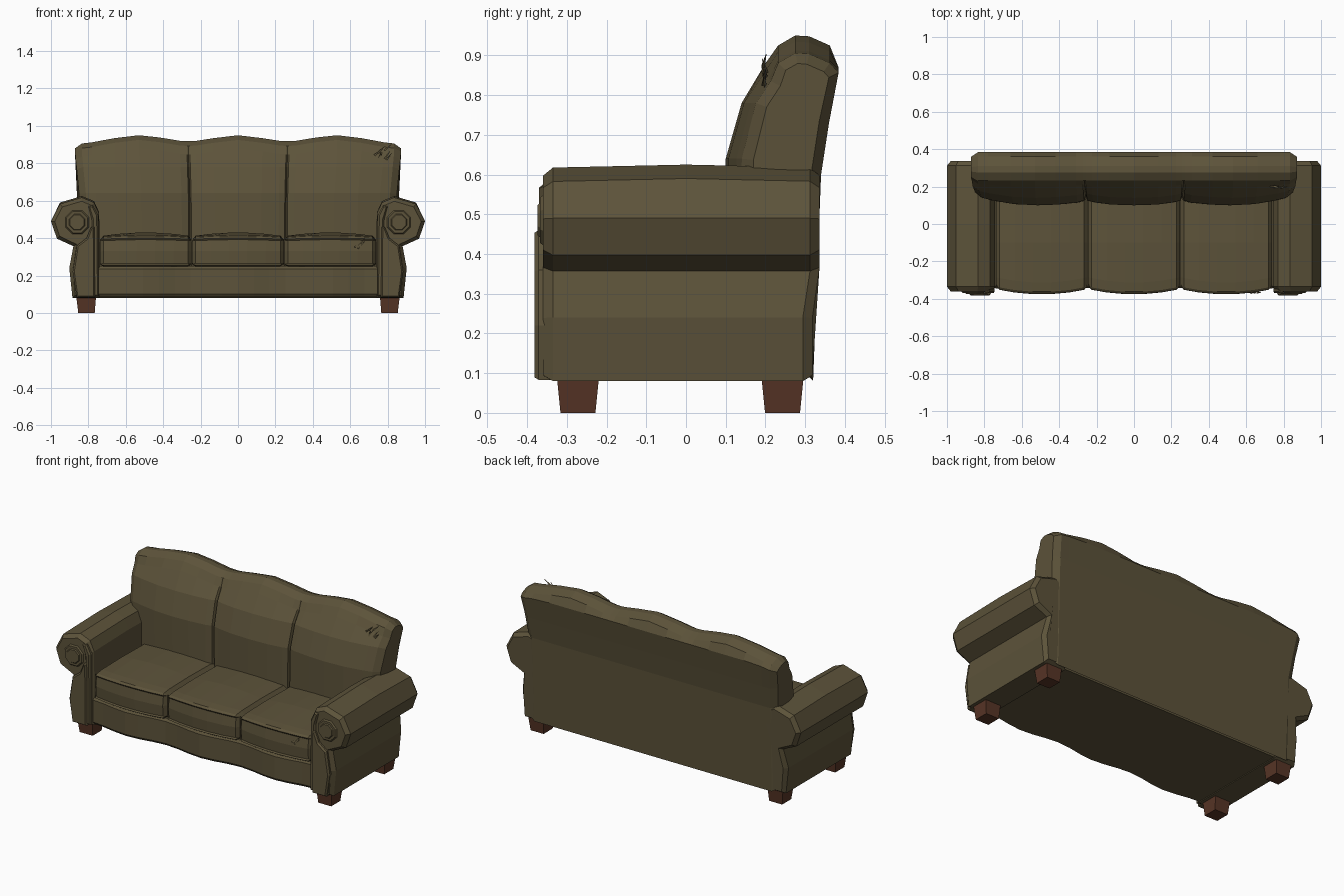
import bpy, bmesh, math, random
from mathutils import Vector, Matrix

if "Cube" in bpy.data.objects:
    bpy.data.objects.remove(bpy.data.objects["Cube"])

random.seed(4)


def material(name, rgb):
    m = bpy.data.materials.new(name)
    m.diffuse_color = (*rgb, 1)
    m.use_nodes = True
    m.node_tree.nodes["Principled BSDF"].inputs["Base Color"].default_value = m.diffuse_color
    return m


FABRIC = material("olive fabric", (0.108, 0.086, 0.042))
WOOD = material("brown wood", (0.095, 0.035, 0.019))


def inset(pts, d):
    """Move a closed outline inwards by roughly d."""
    area = sum(a[0] * b[1] - b[0] * a[1] for a, b in zip(pts, pts[1:] + pts[:1]))
    s = 1 if area > 0 else -1
    out = []
    for i, p in enumerate(pts):
        p = Vector(p)
        e1 = (p - Vector(pts[i - 1])).normalized()
        e2 = (Vector(pts[(i + 1) % len(pts)]) - p).normalized()
        n = Vector((-(e1 + e2).y, (e1 + e2).x)).normalized() * s * d
        out.append((p.x + n.x, p.y + n.y))
    return out


def loft(name, axis, stations, mat=FABRIC, warp=None):
    """Skin closed outlines placed along the x or y axis, with capped ends."""
    bm = bmesh.new()
    rings = []
    for pos, pts in stations:
        ring = []
        for a, b in pts:
            co = Vector((pos, a, b)) if axis == 'x' else Vector((a, pos, b))
            ring.append(bm.verts.new(warp(co) if warp else co))
        rings.append(ring)
    for r, q in zip(rings, rings[1:]):
        for i in range(len(r)):
            j = (i + 1) % len(r)
            bm.faces.new((r[i], r[j], q[j], q[i]))
    bm.faces.new(rings[0])
    bm.faces.new(rings[-1])
    bmesh.ops.recalc_face_normals(bm, faces=bm.faces)
    me = bpy.data.meshes.new(name)
    bm.to_mesh(me)
    bm.free()
    me.materials.append(mat)
    ob = bpy.data.objects.new(name, me)
    bpy.context.collection.objects.link(ob)
    return ob


def wave(x, period):
    return 0.5 + 0.5 * math.cos(2 * math.pi * x / period)


# Base with a scalloped front rail
def base_profile(x):
    f = -0.342 - 0.03 * wave(x, 0.5)
    return [(f + 0.012, 0.085), (f, 0.1), (f, 0.235), (f + 0.012, 0.25), (0.3, 0.25), (0.3, 0.085)]


xs = [-0.76 + 1.52 * i / 18 for i in range(19)]
loft("base", 'x', [(x, base_profile(x)) for x in xs])


# Three seat cushions with a piped front edge
def cushion_profile(u):
    f = -0.345 - 0.028 * (1 - u * u)
    c = 0.02 * (1 - u * u)
    return [(f + 0.01, 0.248), (f - 0.003, 0.256), (f + 0.003, 0.265), (f - 0.002, 0.33),
            (f + 0.005, 0.385 + c / 3), (f - 0.002, 0.394 + c / 3), (f + 0.01, 0.402 + c / 2),
            (f + 0.06, 0.408 + c / 2), (-0.1, 0.41 + c), (0.18, 0.405 + c), (0.18, 0.248)]


for cx in (-0.493, 0, 0.493):
    h = 0.245
    st = [(cx - h, inset(cushion_profile(1), 0.02)), (cx - h + 0.018, cushion_profile(0.93))]
    st += [(cx + u * h, cushion_profile(u)) for u in (-0.6, -0.2, 0.2, 0.6)]
    st += [(cx + h - 0.018, cushion_profile(0.93)), (cx + h, inset(cushion_profile(1), 0.02))]
    loft("seat_cushion", 'x', st)


# Backrest: three padded bulges with narrow seams and a wavy top
def back_profile(x, b, drop=0.0):
    t = 0.918 + 0.032 * wave(x, 0.53) - drop
    return [(0.32, 0.08), (0.34, 0.6), (0.36, 0.73), (0.384, 0.87 - drop), (0.362, t - 0.025),
            (0.31, t - 0.002), (0.275, t), (0.232, t - 0.025), (0.215 - 0.015 * b, t - 0.07),
            (0.18 - 0.04 * b, 0.78), (0.145 - 0.045 * b, 0.64), (0.14 - 0.04 * b, 0.38), (0.2, 0.2)]


def back_taper(co):
    # the sides draw in towards the arms
    k = max(0.0, min(1.0, (0.86 - co.z) / 0.3))
    return Vector((co.x * (1 - 0.035 * k), co.y, co.z))


half = [(0.0, 1, 0), (0.13, 0.9, 0), (0.225, 0.6, 0), (0.257, 0.4, 0), (0.265, -0.1, 0),
        (0.273, 0.4, 0), (0.31, 0.65, 0), (0.42, 0.9, 0), (0.53, 1, 0), (0.66, 0.85, 0),
        (0.78, 0.4, 0.006), (0.835, 0.1, 0.014)]
full = [(-x, b, d) for x, b, d in reversed(half[1:])] + half
end = inset(back_profile(0.87, 0, 0.02), 0.025)
loft("backrest", 'x', [(-0.872, end)] + [(x, back_profile(x, b, d)) for x, b, d in full]
     + [(0.872, end)], warp=back_taper)

# Rolled arms, their front facings and the legs, on both sides
ARM = [(0.74, 0.08), (0.885, 0.08), (0.902, 0.24), (0.88, 0.357), (0.968, 0.397), (1.0, 0.49),
       (0.952, 0.582), (0.835, 0.617), (0.77, 0.59), (0.742, 0.53)]
PANEL = [(0.765, 0.083), (0.862, 0.083), (0.884, 0.22), (0.862, 0.36), (0.81, 0.4),
         (0.785, 0.46), (0.768, 0.46)]
STRIP = [(0.745, 0.09), (0.775, 0.09), (0.782, 0.5), (0.8, 0.57), (0.775, 0.575), (0.747, 0.52)]


def ring(r):
    return [(0.86 + r * math.cos(math.pi * (i + 0.5) / 4), 0.485 + r * math.sin(math.pi * (i + 0.5) / 4))
            for i in range(8)]


def square(cx, cy, r):
    return [(cx - r, cy - r), (cx + r, cy - r), (cx + r, cy + r), (cx - r, cy + r)]


def arm_slope(co):
    y = co.y - (0.018 if co.y > 0.2 and co.z < 0.34 else 0)
    z = co.z + (0.008 * (1 - abs(co.y) / 0.36) if co.z > 0.5 else 0)
    return Vector((co.x, y, z))


for s, side in ((-1, "left"), (1, "right")):
    def flip(pts):
        return [(s * a, b) for a, b in pts]
    arm = flip(ARM)
    loft(side + "_arm", 'y', [(-0.36, inset(arm, 0.02)), (-0.335, arm), (0.0, arm), (0.312, arm),
                              (0.336, inset(arm, 0.02))], warp=arm_slope)
    for name, pts, y in (("arm_front_panel", PANEL, -0.381), ("arm_front_strip", STRIP, -0.37),
                         ("arm_roll_ring", ring(0.07), -0.368), ("arm_roll_button", ring(0.05), -0.374)):
        p = flip(pts)
        loft(side + "_" + name, 'y', [(-0.34, p), (y + 0.01, p), (y, inset(p, 0.009))])
    for cy, dy in ((-0.272, 0), (0.243, 0)):
        # tapered wooden leg
        bm = bmesh.new()
        low = [bm.verts.new((s * x, y, 0.0)) for x, y in square(0.81, cy, 0.044)]
        top = [bm.verts.new((s * x, y, 0.09)) for x, y in square(0.812, cy, 0.053)]
        bm.faces.new(low)
        bm.faces.new(top)
        for i in range(4):
            bm.faces.new((low[i], low[(i + 1) % 4], top[(i + 1) % 4], top[i]))
        bmesh.ops.recalc_face_normals(bm, faces=bm.faces)
        me = bpy.data.meshes.new("leg")
        bm.to_mesh(me)
        bm.free()
        me.materials.append(WOOD)
        bpy.context.collection.objects.link(bpy.data.objects.new(side + "_leg", me))


# Torn threads on the upper backrest and on one cushion
def tear(name, center, size, count):
    bm = bmesh.new()
    for _ in range(count):
        p = Vector(center) + Vector((random.uniform(-1, 1), 0, random.uniform(-1, 1))) * size * 0.7
        m = (Matrix.Translation(p) @ Matrix.Rotation(random.uniform(0.2, 1.0), 4, 'Y')
             @ Matrix.Rotation(random.uniform(-0.3, 0.3), 4, 'X'))
        bmesh.ops.create_cone(bm, segments=3, radius1=0.006, radius2=0.001, depth=size,
                              cap_ends=True, matrix=m)
    me = bpy.data.meshes.new(name)
    bm.to_mesh(me)
    bm.free()
    me.materials.append(FABRIC)
    bpy.context.collection.objects.link(bpy.data.objects.new(name, me))


tear("backrest_tear", (0.78, 0.197, 0.865), 0.05, 7)
tear("cushion_tear", (0.65, -0.366, 0.37), 0.03, 5)
